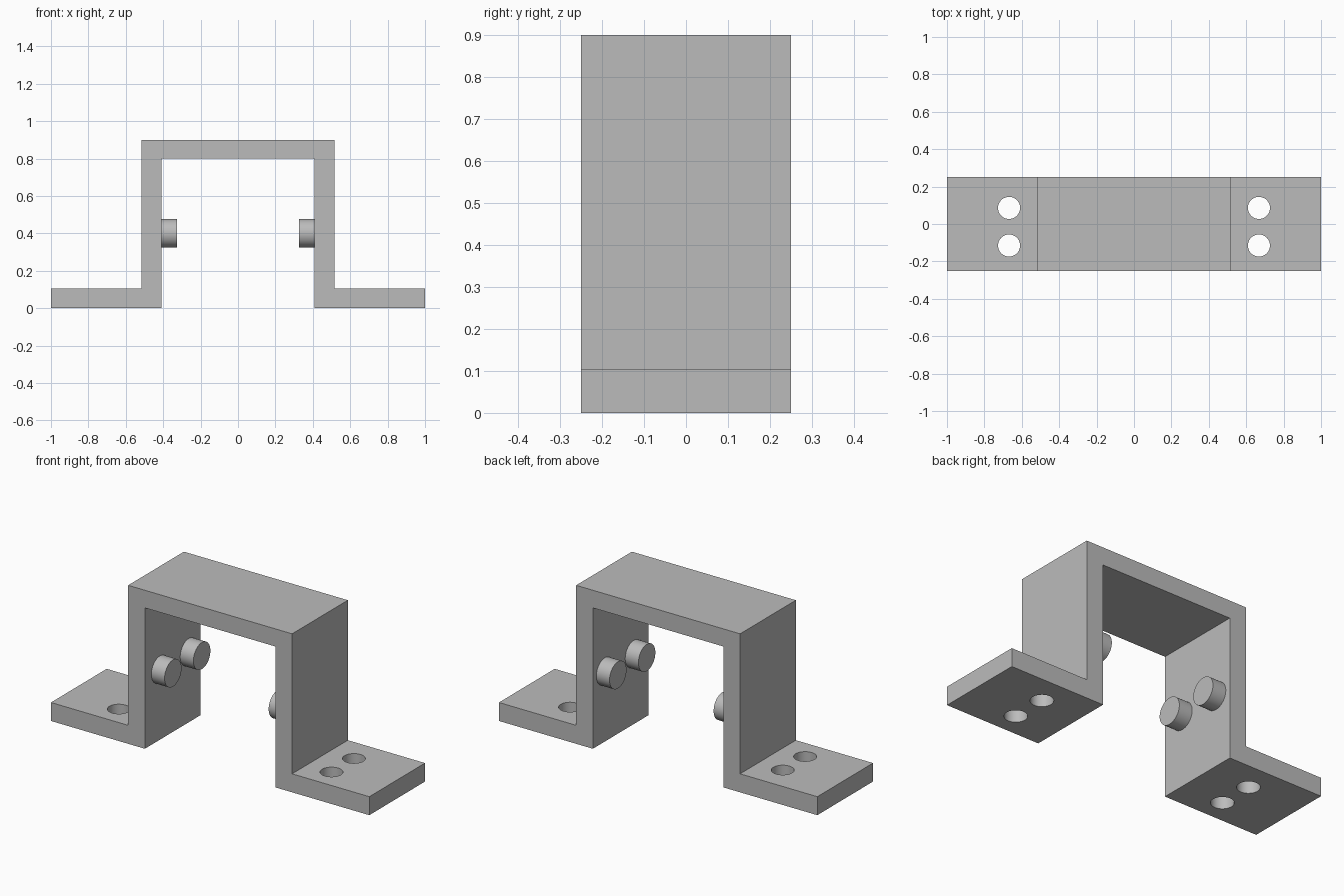
import bpy
import bmesh
import math

cube = bpy.data.objects.get("Cube")
if cube:
    bpy.data.objects.remove(cube, do_unlink=True)

# Plain grey metal
grey = bpy.data.materials.new("grey_metal")
colour = (0.5, 0.5, 0.5, 1.0)
grey.diffuse_color = colour
grey.use_nodes = True
grey.node_tree.nodes["Principled BSDF"].inputs["Base Color"].default_value = colour

DEPTH = 0.5


def activate(obj):
    bpy.ops.object.select_all(action="DESELECT")
    obj.select_set(True)
    bpy.context.view_layer.objects.active = obj


def cylinder(name, location, radius, length, rotation=(0, 0, 0)):
    bpy.ops.mesh.primitive_cylinder_add(
        vertices=64, radius=radius, depth=length, location=location, rotation=rotation)
    obj = bpy.context.object
    obj.name = name
    obj.data.materials.append(grey)
    bpy.ops.object.shade_smooth_by_angle(angle=math.radians(30))
    return obj


# Hat-shaped bracket: half profile mirrored, then extruded along y
half = [(0.41, 0.8), (0.41, 0), (1, 0), (1, 0.105), (0.515, 0.105), (0.515, 0.9)]
profile = half + [(-x, z) for x, z in reversed(half)]

bm = bmesh.new()
face = bm.faces.new([bm.verts.new((x, -DEPTH / 2, z)) for x, z in profile])
extruded = bmesh.ops.extrude_face_region(bm, geom=[face])["geom"]
bmesh.ops.translate(bm, vec=(0, DEPTH, 0),
                    verts=[v for v in extruded if isinstance(v, bmesh.types.BMVert)])
bmesh.ops.recalc_face_normals(bm, faces=bm.faces)
mesh = bpy.data.meshes.new("bracket")
bm.to_mesh(mesh)
bm.free()
mesh.materials.append(grey)
bracket = bpy.data.objects.new("bracket", mesh)
bpy.context.collection.objects.link(bracket)

# Two screw holes through each foot
for x in (-0.668, 0.668):
    for y in (-0.115, 0.086):
        cutter = cylinder("hole_cutter", (x, y, 0.05), 0.059, 0.4)
        cutter.hide_render = True
        activate(bracket)
        cut = bracket.modifiers.new("screw_hole", "BOOLEAN")
        cut.operation = "DIFFERENCE"
        cut.solver = "EXACT"
        cut.object = cutter
        bpy.ops.object.modifier_apply(modifier=cut.name)
        bpy.data.objects.remove(cutter, do_unlink=True)

activate(bracket)
bpy.ops.object.shade_smooth_by_angle(angle=math.radians(30))

# Two round pegs on the inner face of each wall, seated slightly into it
for side, sign in (("right", -1), ("left", 1)):
    for place, y in (("front", -0.116), ("back", 0.143)):
        cylinder(f"{side}_{place}_peg", (sign * 0.378, y, 0.4), 0.076, 0.102,
                 (0, math.pi / 2, 0))
